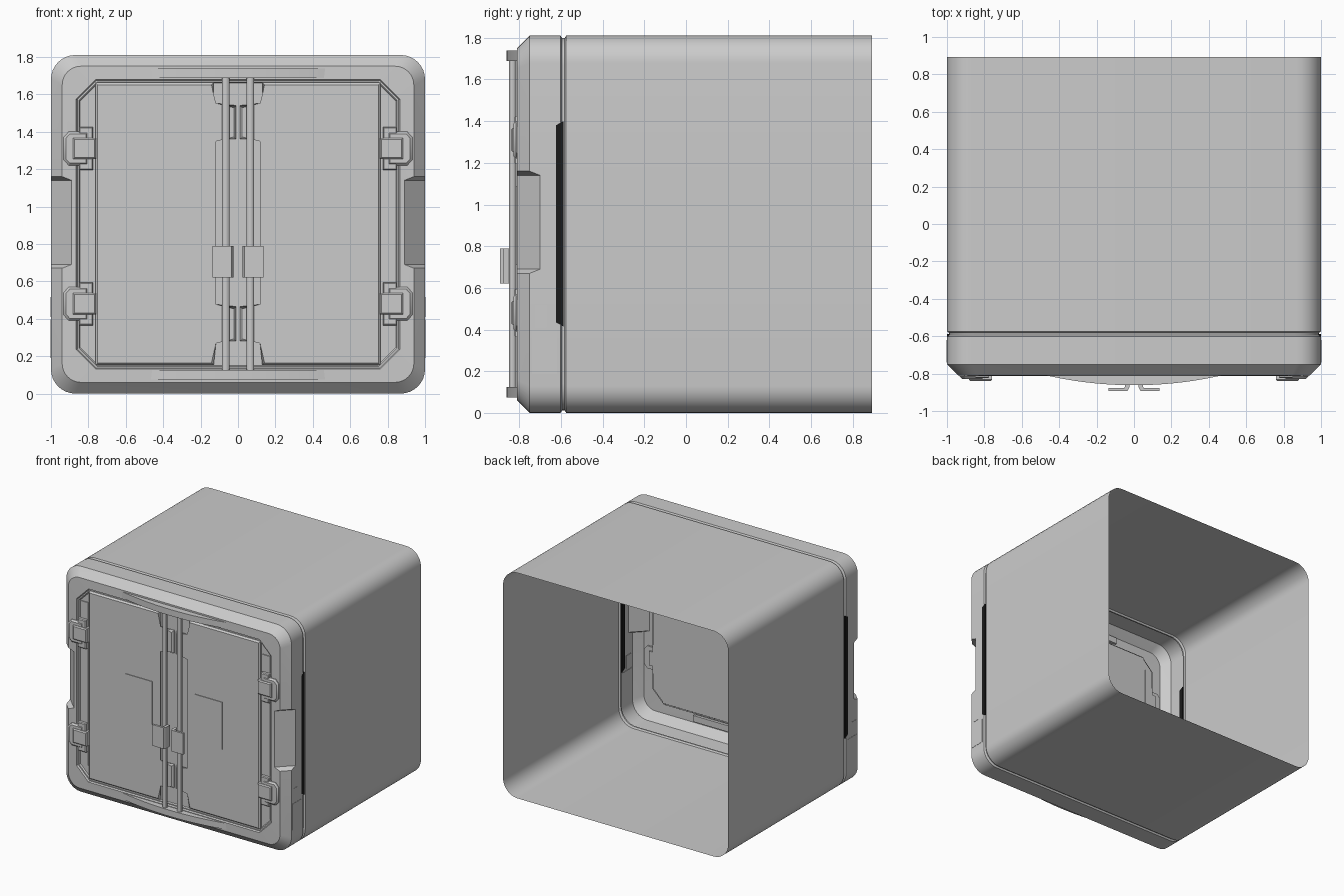
import bpy, bmesh, math

if "Cube" in bpy.data.objects:
    bpy.data.objects.remove(bpy.data.objects["Cube"])

SIDE_Z = [0.67, 0.69, 1.14, 1.16]   # heights of the grip dents on the frame sides
ARC = 8


def finish(name, bm, mat=None):
    bmesh.ops.recalc_face_normals(bm, faces=bm.faces)
    me = bpy.data.meshes.new(name)
    bm.to_mesh(me)
    bm.free()
    ob = bpy.data.objects.new(name, me)
    bpy.context.collection.objects.link(ob)
    if mat:
        me.materials.append(mat)
    bpy.ops.object.select_all(action='DESELECT')
    ob.select_set(True)
    bpy.context.view_layer.objects.active = ob
    bpy.ops.object.shade_smooth_by_angle(angle=math.radians(30))
    return ob


def prism(name, pts, axis, a, b, bevel=0.0, mat=None):
    """Extrude a 2D outline along an axis: 'y' takes (x,z), 'z' takes (x,y), 'x' takes (y,z)."""
    put = {'y': lambda p, d: (p[0], d, p[1]),
           'z': lambda p, d: (p[0], p[1], d),
           'x': lambda p, d: (d, p[0], p[1])}[axis]
    bm = bmesh.new()
    lo = [bm.verts.new(put(p, a)) for p in pts]
    hi = [bm.verts.new(put(p, b)) for p in pts]
    n = len(pts)
    bm.faces.new(lo)
    front = bm.faces.new(hi)
    for i in range(n):
        bm.faces.new((lo[i], lo[(i + 1) % n], hi[(i + 1) % n], hi[i]))
    if bevel:
        bmesh.ops.bevel(bm, geom=list(front.edges), offset=bevel, segments=1, affect='EDGES')
    return finish(name, bm, mat)


def rect(x0, x1, z0, z1):
    return [(x0, z0), (x1, z0), (x1, z1), (x0, z1)]


def flip(pts, s):
    return [(s * x, z) for x, z in pts]


def ring(hw, z0, z1, r, straight=False):
    """Rounded (or cut-corner) rectangle with the same point count every time."""
    pts = []
    for k, (cx, cz) in enumerate([(hw - r, z0 + r), (hw - r, z1 - r),
                                  (r - hw, z1 - r), (r - hw, z0 + r)]):
        for i in range(ARC + 1):
            t = i / ARC
            a0, a1 = (k - 1) * math.pi / 2, k * math.pi / 2
            if straight:
                c = math.cos(a0) * (1 - t) + math.cos(a1) * t
                s = math.sin(a0) * (1 - t) + math.sin(a1) * t
            else:
                c, s = math.cos(a0 + t * (a1 - a0)), math.sin(a0 + t * (a1 - a0))
            pts.append([cx + r * c, cz + r * s])
        if k == 0:
            pts += [[hw, z] for z in SIDE_Z]
        if k == 2:
            pts += [[-hw, z] for z in reversed(SIDE_Z)]
    return pts


def loft(name, rings, cap=False):
    bm = bmesh.new()
    loops = [[bm.verts.new(p) for p in r] for r in rings]
    for A, B in zip(loops, loops[1:]):
        for i in range(len(A)):
            j = (i + 1) % len(A)
            bm.faces.new((A[i], A[j], B[j], B[i]))
    if cap:
        bm.faces.new(loops[-1])
    return finish(name, bm)


def outer(y, d, r=0.13):
    return [[x, y, z] for x, z in ring(1 - d, d, 1.81 - d, r)]


def door(y, d):
    return [[x, y, z] for x, z in ring(0.865 - d, 0.13 + d, 1.68 - d, 0.105 - d * 0.4, True)]


# Open-backed body with seam groove
loft("body_shell", [outer(0.893, 0), outer(-0.575, 0), outer(-0.583, 0.012),
                    outer(-0.594, 0.012), outer(-0.602, 0)])

# Front frame with grip dents, lip and door backing
back, front = outer(-0.75, 0), outer(-0.81, 0.06, 0.1)
for p, q in zip(back, front):
    if abs(p[0]) > 0.999 and 0.68 < p[2] < 1.15:
        p[1] = -0.70
        q[0] = math.copysign(0.89, q[0])
loft("front_frame", [outer(-0.602, 0), outer(-0.68, 0), back, front,
                     door(-0.812, 0), door(-0.80, 0.006), door(-0.80, 0.014),
                     door(-0.79, 0.02)], cap=True)

# Curved guards above and below the doors
arc = [(0.49 * t / 12, -0.862 + 0.057 * (t / 12) ** 2) for t in range(-12, 13)]
for name, z0, z1 in (("upper_guard", 1.688, 1.738), ("lower_guard", 0.075, 0.125)):
    prism(name, arc + [(0.49, -0.79), (-0.49, -0.79)], 'z', z0, z1)

black = bpy.data.materials.new("black")
black.diffuse_color = (0.01, 0.01, 0.01, 1)
black.use_nodes = True
black.node_tree.nodes["Principled BSDF"].inputs["Base Color"].default_value = black.diffuse_color

# Half outline of a door with pockets around the lock rods
leaf = [(0.762, 0.152), (0.762, 1.662), (0.13, 1.662), (0.13, 1.54), (0.01, 1.54),
        (0.01, 1.36), (0.13, 1.36), (0.13, 0.465), (0.01, 0.465), (0.01, 0.28),
        (0.13, 0.28), (0.13, 0.152)]

for s, side in ((-1, "left"), (1, "right")):
    prism(side + "_door", flip(leaf, s), 'y', -0.789, -0.812, 0.012)
    prism(side + "_door_plate", flip(rect(0.19, 0.43, 0.71, 1.09), s), 'y', -0.811, -0.817)
    prism(side + "_hinge_strip", flip(rect(0.775, 0.842, 0.25, 1.56), s), 'y', -0.789, -0.797)

    # Lock rod and its hooked handle
    rod = [(s * 0.066 + 0.02 * math.cos(a * math.pi / 6),
            -0.832 + 0.018 * math.sin(a * math.pi / 6)) for a in range(12)]
    prism(side + "_lock_rod", rod, 'z', 0.09, 1.73)
    hook = [(0.025, -0.872), (0.035, -0.893), (0.137, -0.893), (0.137, -0.876),
            (0.05, -0.876), (0.045, -0.83), (0.025, -0.83)]
    prism(side + "_handle", flip(hook, s), 'z', 0.62, 0.79)

    # Hinges
    for z, level in ((1.31, "upper"), (0.48, "lower")):
        n = f"{side}_{level}_hinge"
        tab = [(0.80, z - .09), (0.905, z - .09), (0.932, z - .06),
               (0.932, z + .06), (0.905, z + .09), (0.80, z + .09)]
        prism(n + "_plate", flip(tab, s), 'y', -0.80, -0.828, 0.012)
        prism(n + "_base", flip(rect(0.775, 0.85, z - .115, z + .115), s), 'y', -0.79, -0.824, 0.006)
        prism(n + "_clasp", flip(rect(0.758, 0.882, z - .057, z + .057), s), 'y', -0.79, -0.84, 0.008)

    # Black side strip and thin side plates
    strip = [(-0.588, 0.415), (-0.588, 1.4), (-0.625, 1.38), (-0.625, 0.435)]
    prism(side + "_dark_strip", strip, 'x', s * 0.98, s * 1.001, mat=black)
    prism(side + "_side_plate", rect(-0.74, -0.62, 0.19, 0.395), 'x', s * 0.996, s * 1.002)
    prism(side + "_small_side_plate", rect(-0.725, -0.67, 0.41, 0.515), 'x', s * 0.996, s * 1.002)
